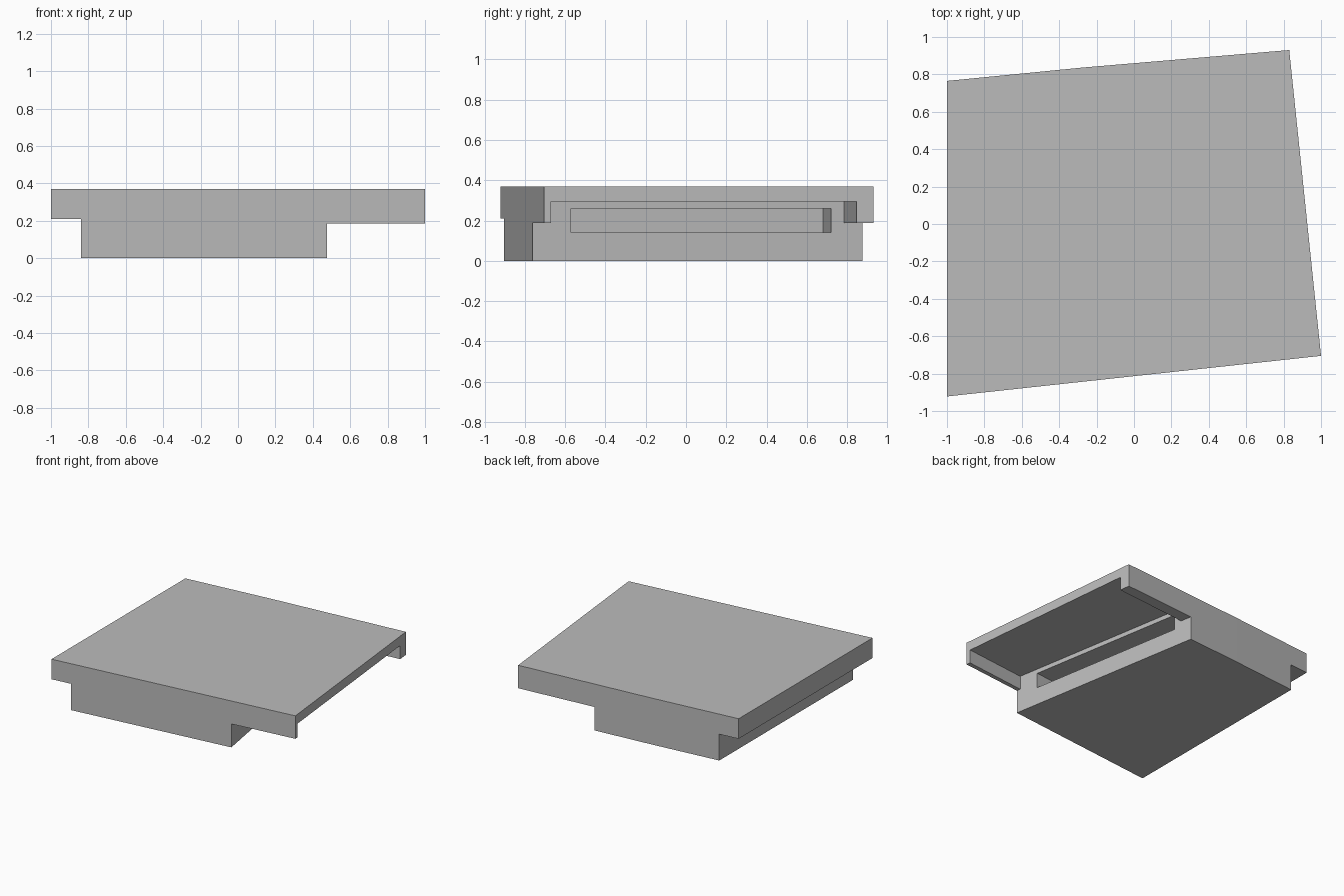
import bpy
import bmesh

cube = bpy.data.objects.get("Cube")
if cube:
    bpy.data.objects.remove(cube, do_unlink=True)

grey = bpy.data.materials.new("plain grey")
grey.use_nodes = True
colour = (0.5, 0.5, 0.5, 1)
grey.diffuse_color = colour
grey.node_tree.nodes["Principled BSDF"].inputs["Base Color"].default_value = colour


def prism(name, outline, bottom, top):
    """Extrude a counter-clockwise plan outline between two heights."""
    bm = bmesh.new()
    face = bm.faces.new([bm.verts.new((x, y, bottom)) for x, y in outline])
    raised = bmesh.ops.extrude_face_region(bm, geom=[face])["geom"]
    verts = [v for v in raised if isinstance(v, bmesh.types.BMVert)]
    bmesh.ops.translate(bm, verts=verts, vec=(0, 0, top - bottom))
    bmesh.ops.recalc_face_normals(bm, faces=bm.faces)
    mesh = bpy.data.meshes.new(name)
    bm.to_mesh(mesh)
    bm.free()
    obj = bpy.data.objects.new(name, mesh)
    bpy.context.collection.objects.link(obj)
    mesh.materials.append(grey)
    return obj


def cut(target, cutter):
    """Subtract the cutter from the target and discard it."""
    cutter.hide_render = True
    mod = target.modifiers.new(cutter.name, "BOOLEAN")
    mod.operation = "DIFFERENCE"
    mod.solver = "EXACT"
    mod.object = cutter
    bpy.context.view_layer.objects.active = target
    bpy.ops.object.modifier_apply(modifier=mod.name)
    bpy.data.objects.remove(cutter, do_unlink=True)


def side_x(y):
    """Slanted +x side of the lower block."""
    return 0.475 - 0.171 * (y + 0.763)


# Solid block with the skewed outline of the top slab
block = prism("slab_and_base",
              [(-1, -0.922), (1, -0.705), (0.83, 0.93), (-0.28, 0.836), (-1, 0.765)],
              0, 0.37)

# Overhang on the -x side
cut(block, prism("left_step", [(-1.2, -1.2), (-0.84, -1.2), (-0.84, 1.2), (-1.2, 1.2)],
                 -0.1, 0.21))

# Larger overhang on the +x side
cut(block, prism("right_step",
                 [(side_x(-1.2), -1.2), (1.3, -1.2), (1.3, 1.2), (side_x(1.2), 1.2)],
                 -0.1, 0.187))

# Hollow under the overhang, leaving rims at front and back
cut(block, prism("hollow",
                 [(side_x(-0.73), -0.73), (1.2, -0.648), (1.2, 0.881), (side_x(0.785), 0.785)],
                 0.1, 0.295))

# Long slot in the side of the base
cut(block, prism("slot",
                 [(side_x(-0.57) - 0.42, -0.615), (side_x(-0.57) + 0.1, -0.56),
                  (side_x(0.72) + 0.1, 0.73), (side_x(0.72) - 0.42, 0.68)],
                 0.14, 0.26))
